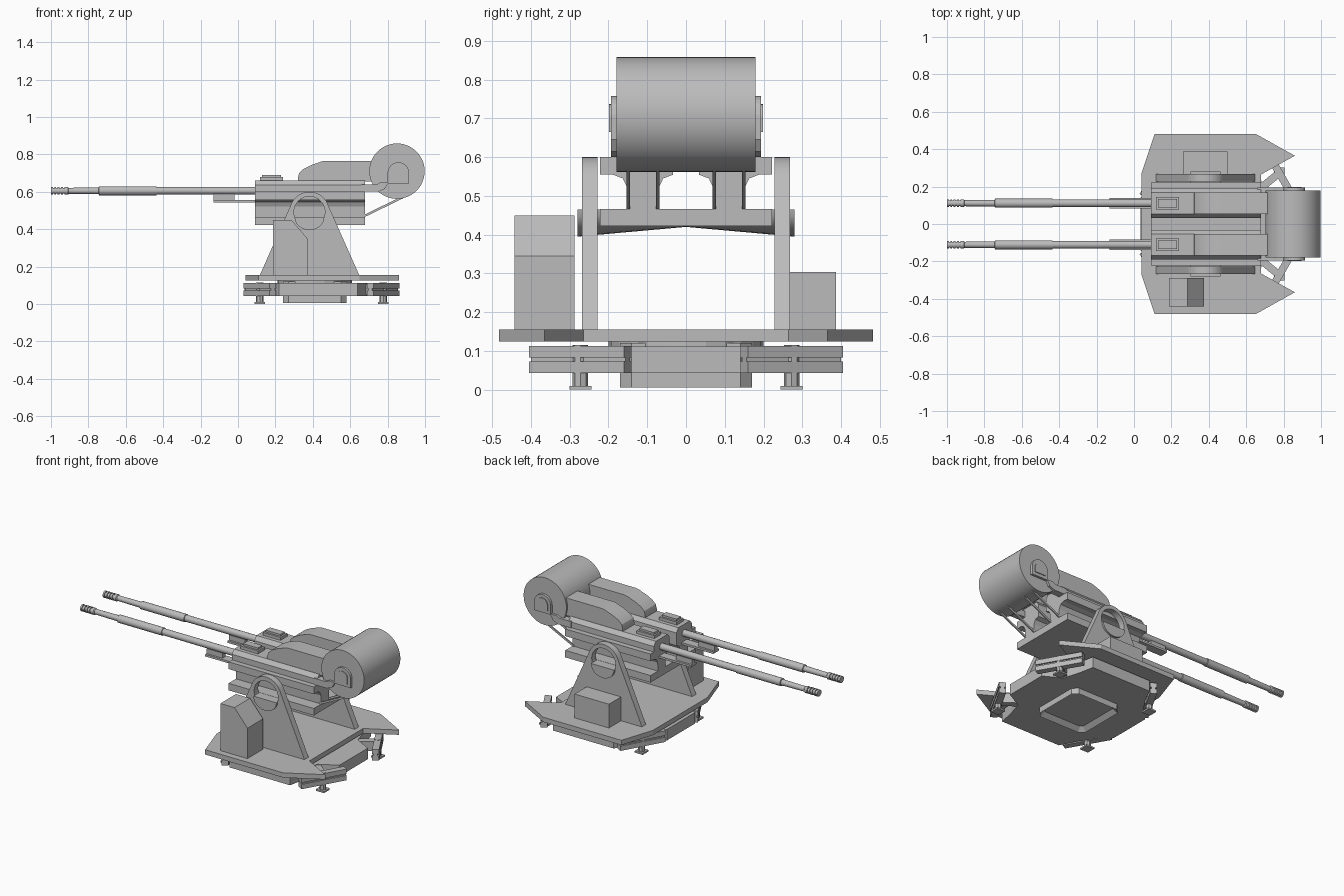
import bpy, bmesh, math
from mathutils import Vector

if "Cube" in bpy.data.objects:
    bpy.data.objects.remove(bpy.data.objects["Cube"])

grey = bpy.data.materials.new("plain_grey")
grey.diffuse_color = (0.5, 0.5, 0.5, 1)
grey.use_nodes = True
grey.node_tree.nodes["Principled BSDF"].inputs["Base Color"].default_value = grey.diffuse_color


def make(name, bm):
    bmesh.ops.recalc_face_normals(bm, faces=bm.faces)
    me = bpy.data.meshes.new(name)
    bm.to_mesh(me)
    bm.free()
    me.materials.append(grey)
    ob = bpy.data.objects.new(name, me)
    bpy.context.collection.objects.link(ob)
    return ob


def prism(name, pts, axis, lo, hi):
    """Extrude a profile: axis x uses (y,z), y uses (x,z), z uses (x,y)."""
    put = {'x': lambda a, b, c: (c, a, b), 'y': lambda a, b, c: (a, c, b),
           'z': lambda a, b, c: (a, b, c)}[axis]
    bm = bmesh.new()
    A = [bm.verts.new(put(a, b, lo)) for a, b in pts]
    B = [bm.verts.new(put(a, b, hi)) for a, b in pts]
    bm.faces.new(A)
    bm.faces.new(B)
    for i in range(len(pts)):
        j = (i + 1) % len(pts)
        bm.faces.new((A[i], A[j], B[j], B[i]))
    return make(name, bm)


def box(name, x0, x1, y0, y1, z0, z1):
    return prism(name, [(x0, y0), (x1, y0), (x1, y1), (x0, y1)], 'z', z0, z1)


def arc(cx, cy, r, a0, a1, n):
    return [(cx + r * math.cos(math.radians(a0 + (a1 - a0) * i / n)),
             cy + r * math.sin(math.radians(a0 + (a1 - a0) * i / n))) for i in range(n + 1)]


def lathe(name, prof, y, z, n=20):
    """Revolve (x, radius) points around a line along x."""
    bm = bmesh.new()
    rings = [[bm.verts.new((x, y + r * math.cos(2 * math.pi * k / n),
                            z + r * math.sin(2 * math.pi * k / n))) for k in range(n)]
             for x, r in prof]
    for P, Q in zip(rings, rings[1:]):
        for k in range(n):
            bm.faces.new((P[k], P[(k + 1) % n], Q[(k + 1) % n], Q[k]))
    bm.faces.new(rings[0])
    bm.faces.new(rings[-1])
    return smooth(make(name, bm))


def beam(name, p, q, w, h):
    """Square bar between two points."""
    p, q = Vector(p), Vector(q)
    d = (q - p).normalized()
    side = d.cross(Vector((0, 0, 1))).normalized()
    up = side.cross(d)
    bm = bmesh.new()
    ends = [[bm.verts.new(c + side * a * w / 2 + up * b * h / 2)
             for a, b in ((-1, -1), (1, -1), (1, 1), (-1, 1))] for c in (p, q)]
    A, B = ends
    bm.faces.new(A)
    bm.faces.new(B)
    for i in range(4):
        j = (i + 1) % 4
        bm.faces.new((A[i], A[j], B[j], B[i]))
    return make(name, bm)


def smooth(ob):
    bpy.ops.object.select_all(action='DESELECT')
    ob.select_set(True)
    bpy.context.view_layer.objects.active = ob
    bpy.ops.object.shade_smooth_by_angle(angle=math.radians(30))
    return ob


def mirror_y(half):
    return half + [(x, -y) for x, y in reversed(half)]


# rotating deck with two rear horns
prism("deck", mirror_y([(0.04, 0.27), (0.11, 0.482), (0.65, 0.482), (0.86, 0.365), (0.68, 0.265)]),
      'z', 0.125, 0.155)
# base plate with notched corners, turntable ring
prism("base_plate", mirror_y([(0.035, 0.14), (0.10, 0.20), (0.17, 0.30), (0.22, 0.40), (0.64, 0.40),
                              (0.66, 0.30), (0.69, 0.20), (0.80, 0.14)]), 'z', 0.043, 0.112)
prism("turntable_ring", arc(0.41, 0, 0.2, 0, 345, 23), 'z', 0.112, 0.126)

# centre foot: chamfered square with a recessed underside
c, e = 0.17, 0.14
sq = [(c, -e), (c, e), (e, c), (-e, c), (-c, e), (-c, -e), (-e, -c), (e, -c)]
foot = prism("centre_foot", [(0.41 + a, b) for a, b in sq], 'z', 0.006, 0.12)
bm = bmesh.new()
bm.from_mesh(foot.data)
low = min(bm.faces, key=lambda f: f.calc_center_median().z)
bmesh.ops.inset_region(bm, faces=[low], thickness=0.03)
bmesh.ops.translate(bm, verts=low.verts, vec=(0, 0, 0.025))
bm.to_mesh(foot.data)
bm.free()

# four folded outriggers, each with rails, braces and a jack foot
for sx in (-1, 1):
    for s in (-1, 1):
        a = (0.447 + sx * 0.40, s * 0.15)
        b = (0.447 + sx * 0.26, s * 0.395)
        m = ((a[0] + b[0]) / 2, (a[1] + b[1]) / 2)
        for z in (0.058, 0.098):
            beam("outrigger_rail", (*a, z), (*b, z), 0.04, 0.03)
        beam("outrigger_web", (*a, 0.078), (*b, 0.078), 0.022, 0.03)
        beam("outrigger_arm", (0.447 + sx * 0.24, s * 0.2, 0.078), (*m, 0.078), 0.04, 0.06)
        prism("jack_post", arc(m[0], m[1], 0.02, 0, 315, 7), 'z', 0.008, 0.115)
        prism("jack_foot", arc(m[0], m[1], 0.04, 45, 315, 3), 'z', 0.0, 0.01)

# side plates with bearing holes
for s in (-1, 1):
    lo, hi = sorted((s * 0.228, s * 0.268))
    plate = prism("side_plate", [(0.115, 0.15), (0.65, 0.15)] + arc(0.382, 0.495, 0.105, 22, 158, 16),
                  'y', lo, hi)
    cutter = prism("hole_cutter", arc(0.382, 0.492, 0.083, 0, 348.75, 31), 'y', lo - 0.1, hi + 0.1)
    cutter.hide_render = True
    mod = plate.modifiers.new("hole", 'BOOLEAN')
    mod.operation, mod.object, mod.solver = 'DIFFERENCE', cutter, 'EXACT'
    bpy.context.view_layer.objects.active = plate
    bpy.ops.object.modifier_apply(modifier="hole")
    bpy.data.objects.remove(cutter)
    smooth(plate)

# cradle slab and tapered half-round trunnions
box("cradle", 0.09, 0.68, -0.222, 0.222, 0.422, 0.466)
for s in (-1, 1):
    bm = bmesh.new()
    rings = []
    for y, d in ((0.0, 0.045), (0.28, 0.07)):
        rings.append([bm.verts.new((x, s * y, 0.465 + (z * d))) for x, z in
                      [(0.382 + 0.08 * u, v) for u, v in arc(0, 0, 1, 180, 360, 12)]])
    for i in range(13):
        j = (i + 1) % 13
        bm.faces.new((rings[0][i], rings[0][j], rings[1][j], rings[1][i]))
    bm.faces.new(rings[1])
    bm.faces.new(rings[0])
    smooth(make("trunnion", bm))

# equipment boxes on the deck
prism("sight_box", [(0.188, 0.15), (0.375, 0.15), (0.375, 0.345), (0.285, 0.45), (0.188, 0.45)],
      'y', -0.442, -0.288)
box("control_box", 0.262, 0.5, 0.265, 0.387, 0.15, 0.304)

# two guns
half = [(0.038, 0.46), (0.04, 0.52), (0.052, 0.545), (0.078, 0.555), (0.078, 0.635), (0.058, 0.66)]
for s in (-1, 1):
    y = s * 0.111
    prism("receiver", [(y + a, b) for a, b in half] + [(y - a, b) for a, b in reversed(half)],
          'x', 0.09, 0.68)
    box("outer_rail", 0.09, 0.68, *sorted((s * 0.185, s * 0.222)), 0.555, 0.60)
    prof = [(-1.0, 0.014)]
    for i in range(4):
        x = -1.0 + i * 0.018
        prof += [(x, 0.021), (x + 0.01, 0.021), (x + 0.01, 0.015), (x + 0.018, 0.015)]
    prof += [(-0.927, 0.021), (-0.91, 0.021), (-0.905, 0.016), (-0.745, 0.018), (-0.743, 0.024),
             (-0.437, 0.024), (-0.435, 0.02), (0.1, 0.021)]
    lathe("barrel", prof, y, 0.605)
    box("barrel_support", -0.13, 0.10, y - 0.027, y + 0.027, 0.543, 0.556)
    box("support_block", -0.13, -0.02, y - 0.014, y + 0.014, 0.556, 0.588)
    # top cover latch
    box("latch_base", 0.118, 0.24, y - 0.034, y + 0.034, 0.655, 0.678)
    box("latch_top", 0.128, 0.23, y - 0.022, y + 0.022, 0.678, 0.69)
    # curved ammunition chute
    chute = prism("feed_chute", [(0.80, 0.655), (0.80, 0.765)] + arc(0.47, 0.675, 0.09, 90, 105, 2)
                  + [(0.39, 0.742), (0.35, 0.722), (0.327, 0.70), (0.32, 0.675), (0.32, 0.655)],
                  'y', y - 0.057, y + 0.057)
    smooth(chute)
    # drum carrier arm, end boss and braces
    lo, hi = sorted((s * 0.15, s * 0.194))
    prism("drum_arm", [(0.66, 0.60), (0.75, 0.60), (0.785, 0.615), (0.805, 0.65), (0.76, 0.65),
                       (0.745, 0.64), (0.66, 0.64)], 'y', lo, hi)
    prism("drum_boss", [(0.80, 0.645), (0.915, 0.645), (0.915, 0.70)]
          + arc(0.8575, 0.70, 0.0575, 10, 170, 10) + [(0.80, 0.70)], 'y', lo, hi)
    prism("boss_cap", [(0.82, 0.665), (0.895, 0.665), (0.895, 0.70)]
          + arc(0.8575, 0.70, 0.0375, 10, 170, 8) + [(0.82, 0.70)], 'y', *sorted((s * 0.19, s * 0.199)))
    for dy in (-0.038, 0.038):
        beam("drum_brace", (0.67, y + dy, 0.468), (0.88, y + dy, 0.57), 0.008, 0.012)

# ammunition drum
smooth(prism("ammo_drum", arc(0.85, 0.71, 0.148, 0, 352.5, 47), 'y', -0.179, 0.179))
